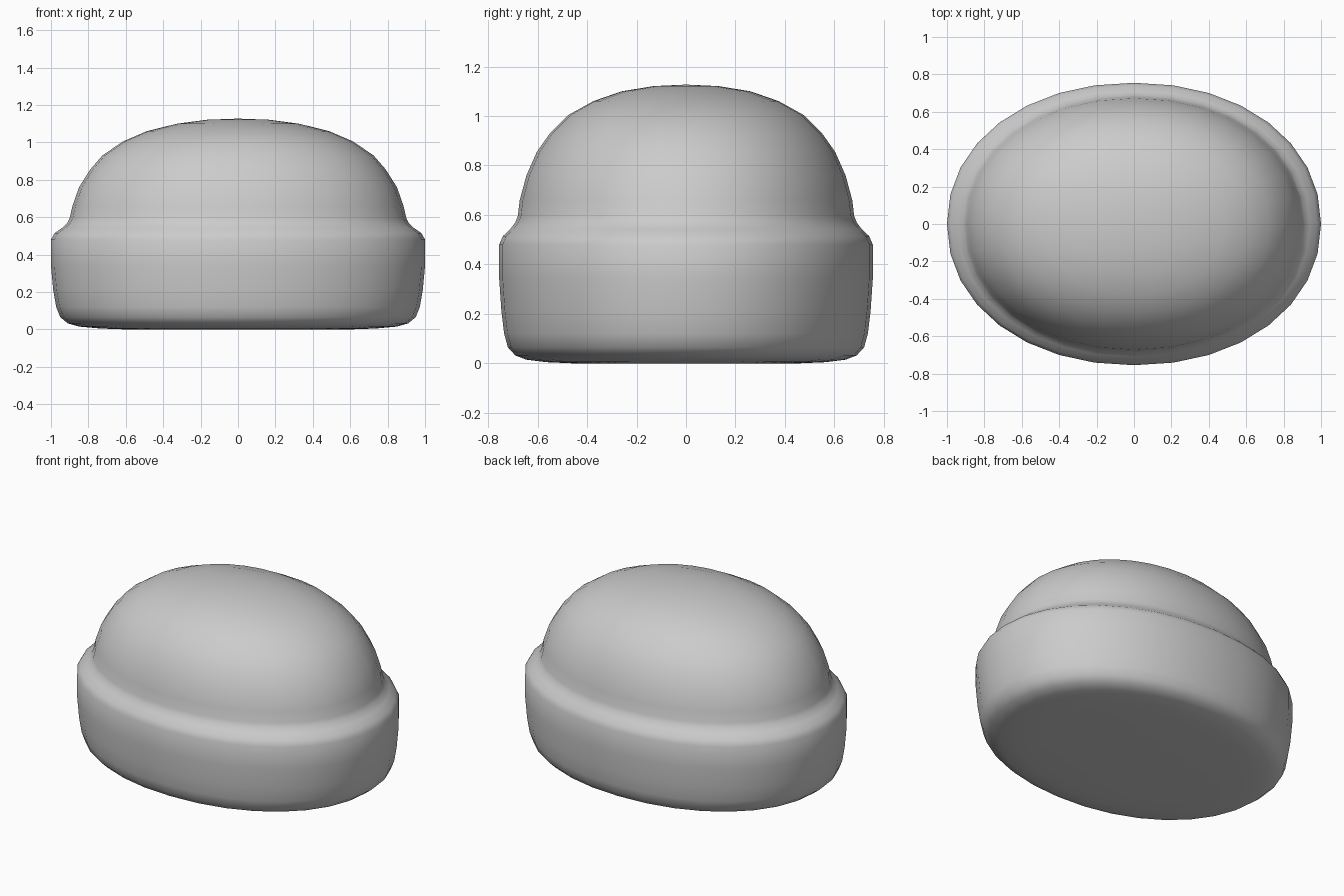
import bpy, bmesh
from math import cos, sin, pi, copysign

if "Cube" in bpy.data.objects:
    bpy.data.objects.remove(bpy.data.objects["Cube"])

SIDES = 32
POWER = 2 / 2.1        # slightly squared ellipse

# Profile from the underside to the crown: (half width x, half depth y, height z)
PROFILE = [
    (0.60, 0.45, 0.000), (0.74, 0.565, 0.005), (0.85, 0.645, 0.015),
    (0.91, 0.69, 0.032), (0.95, 0.72, 0.065), (0.972, 0.735, 0.12),
    (0.988, 0.746, 0.21), (1.00, 0.755, 0.34), (1.00, 0.755, 0.48),
    (0.98, 0.74, 0.515), (0.94, 0.71, 0.543), (0.912, 0.69, 0.57),
    (0.90, 0.68, 0.595), (0.885, 0.672, 0.66), (0.85, 0.645, 0.76),
    (0.79, 0.603, 0.855), (0.725, 0.55, 0.93), (0.615, 0.474, 1.005),
    (0.487, 0.375, 1.06), (0.325, 0.26, 1.10), (0.165, 0.13, 1.121),
]


def rounded(v):
    return copysign(abs(v) ** POWER, v) if abs(v) > 1e-6 else 0.0


def oval_ring(bm, rx, ry, z):
    angles = [2 * pi * i / SIDES for i in range(SIDES)]
    return [bm.verts.new((rx * rounded(cos(a)), ry * rounded(sin(a)), z)) for a in angles]


# Oval domed cap with a wide rounded base band
bm = bmesh.new()
rings = [oval_ring(bm, *p) for p in PROFILE]
for low, high in zip(rings, rings[1:]):
    for i in range(SIDES):
        j = (i + 1) % SIDES
        bm.faces.new((low[i], low[j], high[j], high[i]))

# Flat underside and crown
bm.faces.new(rings[0][::-1])
crown = bm.verts.new((0, 0, 1.127))
for i in range(SIDES):
    bm.faces.new((rings[-1][i], rings[-1][(i + 1) % SIDES], crown))

mesh = bpy.data.meshes.new("domed_cap")
bm.to_mesh(mesh)
bm.free()
cap = bpy.data.objects.new("domed_cap", mesh)
bpy.context.collection.objects.link(cap)
for face in mesh.polygons:
    face.use_smooth = True
